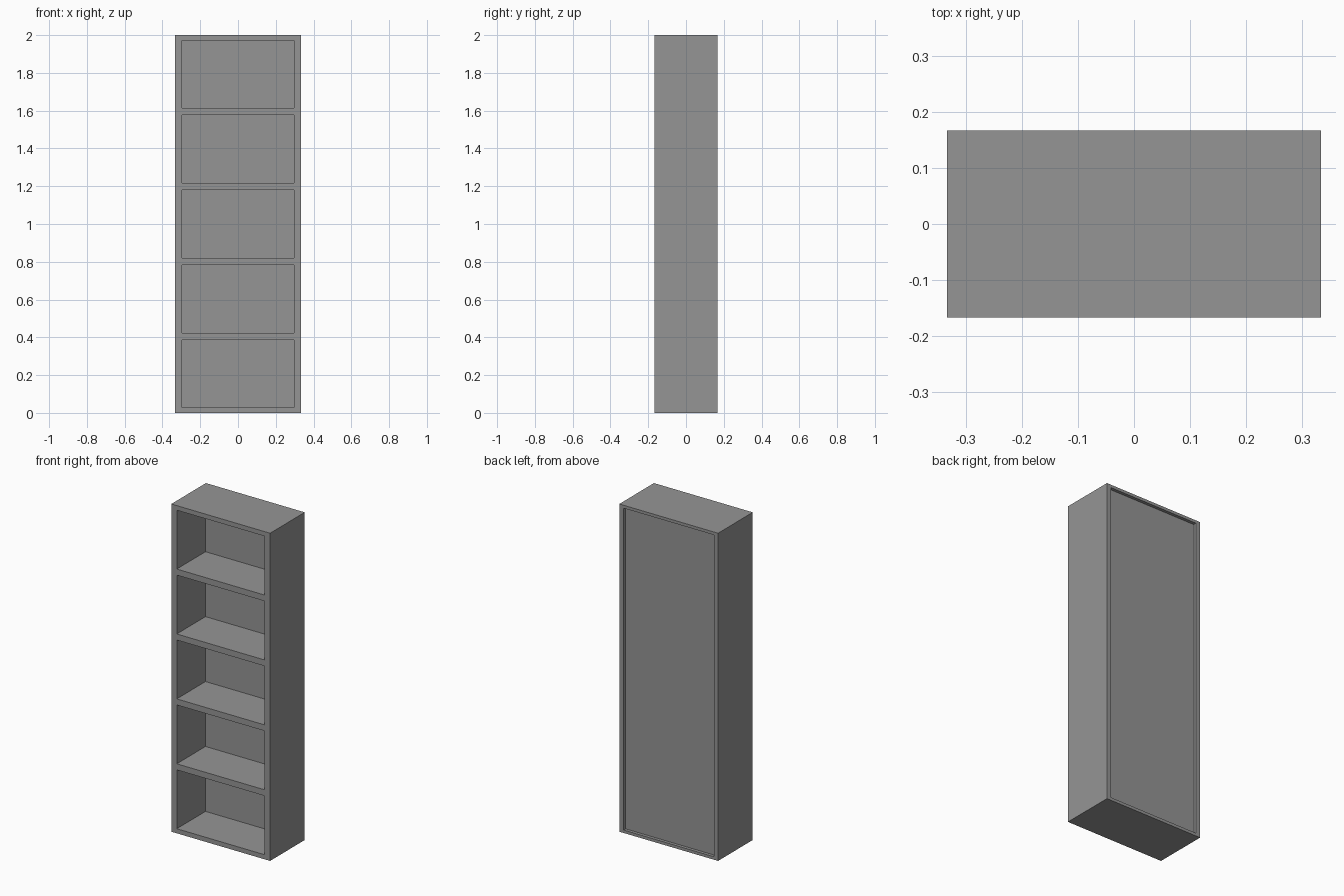
import bpy

W, D, H = 0.667, 0.334, 2.0      # outer size
SIDE, SHELF, END = 0.037, 0.037, 0.028
BAYS = 5
PANEL_FRONT, PANEL_BACK = 0.110, 0.148

old = bpy.data.objects.get("Cube")
if old:
    bpy.data.objects.remove(old, do_unlink=True)

grey = bpy.data.materials.new("mid grey")
grey.use_nodes = True
colour = (0.3, 0.3, 0.3, 1)
grey.diffuse_color = colour
grey.node_tree.nodes["Principled BSDF"].inputs["Base Color"].default_value = colour


def box(name, lo, hi):
    """Box between two corners."""
    centre = [(a + b) / 2 for a, b in zip(lo, hi)]
    bpy.ops.mesh.primitive_cube_add(size=1, location=centre)
    ob = bpy.context.object
    ob.name = name
    ob.scale = [b - a for a, b in zip(lo, hi)]
    bpy.ops.object.transform_apply(location=True, rotation=False, scale=True)
    ob.data.materials.append(grey)
    return ob


# Carcass block, with the back panel left standing between the cuts
carcass = box("bookcase_carcass", (-W / 2, -D / 2, 0), (W / 2, D / 2, H))

# Open bays between evenly spaced shelves
cutters = []
inner = W / 2 - SIDE
pitch = (H - 2 * END + SHELF) / BAYS
for i in range(BAYS):
    z = END + i * pitch
    cutters.append(box(f"bay_cutter_{i + 1}", (-inner, -D, z),
                       (inner, PANEL_FRONT, z + pitch - SHELF)))

# Shallow recess behind the back panel
cutters.append(box("back_recess_cutter", (-W / 2 + 0.029, PANEL_BACK, 0.018),
                   (W / 2 - 0.029, D, H - 0.018)))

# Carve the block and discard the cutters
bpy.context.view_layer.objects.active = carcass
for cutter in cutters:
    cutter.hide_render = True
    mod = carcass.modifiers.new("cut", "BOOLEAN")
    mod.operation = "DIFFERENCE"
    mod.solver = "EXACT"
    mod.object = cutter
    bpy.ops.object.modifier_apply(modifier=mod.name)
    bpy.data.objects.remove(cutter, do_unlink=True)
